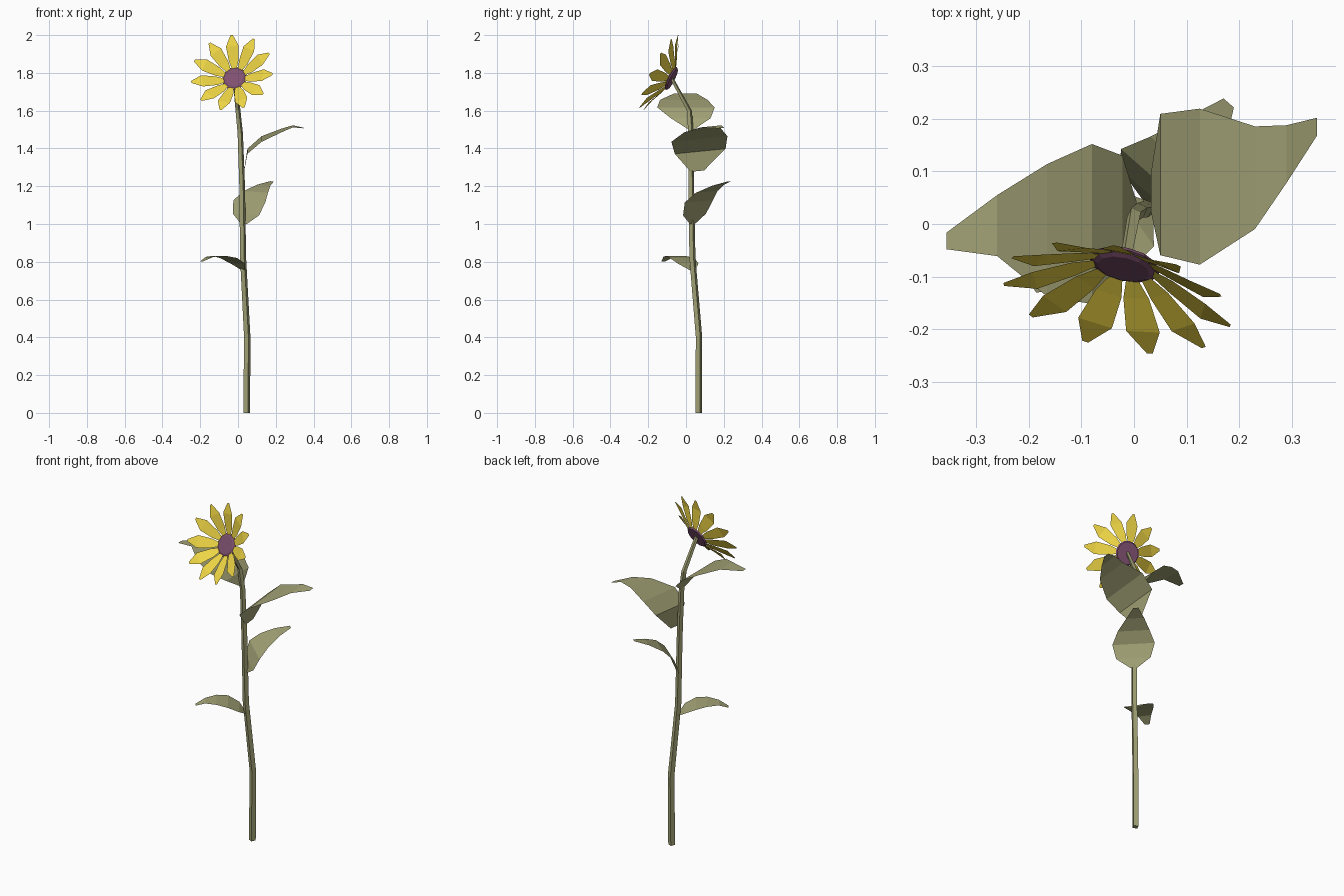
import bpy
from math import cos, sin, pi, radians
from mathutils import Vector

if "Cube" in bpy.data.objects:
    bpy.data.objects.remove(bpy.data.objects["Cube"])


def material(name, rgb):
    m = bpy.data.materials.new(name)
    m.diffuse_color = (*rgb, 1)
    m.use_nodes = True
    m.node_tree.nodes["Principled BSDF"].inputs["Base Color"].default_value = m.diffuse_color
    return m


GREEN = material("olive_green", (0.36, 0.36, 0.18))
YELLOW = material("petal_yellow", (0.87, 0.68, 0.06))
PURPLE = material("disc_purple", (0.21, 0.08, 0.16))


def make(name, verts, faces, mat):
    me = bpy.data.meshes.new(name)
    me.from_pydata([tuple(v) for v in verts], [], faces)
    me.materials.append(mat)
    ob = bpy.data.objects.new(name, me)
    bpy.context.collection.objects.link(ob)
    return ob


def ribbon(verts, faces, pairs):
    """Append a strip of quads between successive left/right pairs."""
    b = len(verts)
    for left, right in pairs:
        verts += [left, right]
    for i in range(len(pairs) - 1):
        k = b + 2 * i
        faces.append((k, k + 1, k + 3, k + 2))


# Flower head frame: n faces forward and up, u right, v up
head = Vector((-0.018, -0.077, 1.77))
n = Vector((-0.2, -0.87, 0.43)).normalized()
u = Vector((0, 0, 1)).cross(n).normalized()
v = n.cross(u)

# Stem: four-sided tube along a bent path, (x, y, z, radius)
path = [(0.046, 0.067, 0, 0.019), (0.049, 0.069, 0.4, 0.018),
        (0.027, 0.034, 0.82, 0.017), (0.022, 0.028, 1.2, 0.016),
        (0.012, 0.026, 1.48, 0.015), (0.0, 0.018, 1.6, 0.014),
        (*(head - n * 0.004), 0.011)]
SIDES = 4
verts, faces = [], []
for i, (x, y, z, r) in enumerate(path):
    tilt = n if i == len(path) - 1 else Vector((0, 0, 1))
    right = Vector((1, 0, 0))
    back = tilt.cross(right).normalized()
    for k in range(SIDES):
        a = 2 * pi * k / SIDES + 0.35
        verts.append(Vector((x, y, z)) + right * (r * cos(a)) + back * (r * sin(a)))
for i in range(len(path) - 1):
    for k in range(SIDES):
        a, b = i * SIDES + k, i * SIDES + (k + 1) % SIDES
        faces.append((a, b, b + SIDES, a + SIDES))
faces.append(tuple(reversed(range(SIDES))))
make("stem", verts, faces, GREEN)


# Leaves: arched sheets from a spine with half widths (x, y, z, half width)
def leaf(name, side, spine):
    side = Vector(side).normalized()
    verts, faces, pairs = [], [], []
    for x, y, z, w in spine:
        c = Vector((x, y, z))
        pairs.append((c - side * w, c + side * w))
    ribbon(verts, faces, pairs)
    make(name, verts, faces, GREEN)


leaf("leaf_upper_left", (0, -1, 0), [
    (0.005, 0.028, 1.5, 0.014), (-0.022, 0.025, 1.56, 0.105),
    (-0.08, 0.0, 1.617, 0.152), (-0.165, -0.012, 1.657, 0.126),
    (-0.26, -0.003, 1.692, 0.058), (-0.356, -0.032, 1.682, 0.016)])
leaf("leaf_upper_right", (0, 1, 0.1), [
    (0.032, 0.06, 1.28, 0.036), (0.05, 0.075, 1.385, 0.135),
    (0.125, 0.071, 1.45, 0.149), (0.23, 0.088, 1.495, 0.098),
    (0.29, 0.133, 1.517, 0.055), (0.348, 0.185, 1.508, 0.017)])
leaf("leaf_back", (-0.75, 0.66, 0.05), [
    (0.03, 0.035, 1.0, 0.02), (0.042, 0.045, 1.05, 0.092),
    (0.06, 0.068, 1.12, 0.113), (0.095, 0.11, 1.17, 0.085),
    (0.135, 0.17, 1.205, 0.048), (0.18, 0.23, 1.226, 0.013)])
leaf("leaf_lower_left", (0.57, -0.82, 0), [
    (0.03, 0.035, 0.753, 0.012), (0.0, 0.012, 0.79, 0.066),
    (-0.05, -0.02, 0.82, 0.08), (-0.1, -0.055, 0.831, 0.064),
    (-0.15, -0.09, 0.826, 0.036), (-0.193, -0.12, 0.802, 0.013)])

# Petals: eleven cupped blades, (distance, half width, forward lift)
profile = [(0.045, 0.009, 0.0), (0.095, 0.026, 0.022),
           (0.165, 0.034, 0.056), (0.222, 0.006, 0.072)]
PETALS = 11
verts, faces = [], []
for i in range(PETALS):
    a = radians(96) - 2 * pi * i / PETALS
    out = u * cos(a) + v * sin(a)
    across = n.cross(out)
    ribbon(verts, faces, [(head + out * r + n * h + across * w,
                           head + out * r + n * h - across * w)
                          for r, w, h in profile][::-1])
make("petals", verts, faces, YELLOW)

# Seed disc: thin twelve-sided disc
SEG = 12
verts, faces = [], []
for r, h in [(0.062, -0.006), (0.068, 0.002), (0.05, 0.01)]:
    for k in range(SEG):
        a = 2 * pi * k / SEG
        verts.append(head + u * (r * cos(a)) + v * (r * sin(a)) + n * h)
for j in range(2):
    for k in range(SEG):
        a, b = j * SEG + k, j * SEG + (k + 1) % SEG
        faces.append((a, b, b + SEG, a + SEG))
faces += [tuple(reversed(range(SEG))), tuple(range(2 * SEG, 3 * SEG))]
make("seed_disc", verts, faces, PURPLE)
